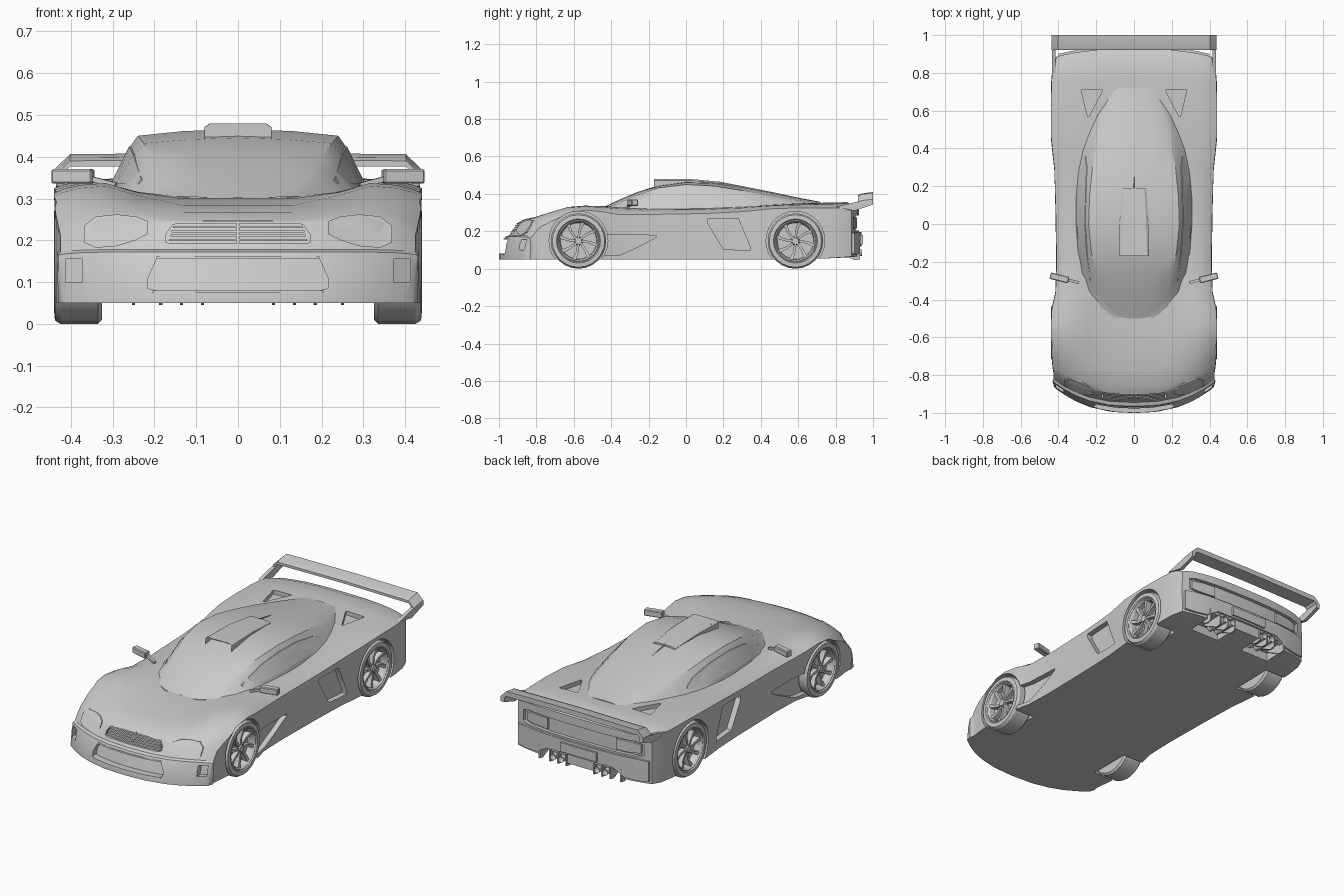
import bpy, bmesh, math
from mathutils import Vector, Matrix
from mathutils.bvhtree import BVHTree

if "Cube" in bpy.data.objects:
    bpy.data.objects.remove(bpy.data.objects["Cube"])


def finish(name, bm, angle=28):
    bmesh.ops.remove_doubles(bm, verts=bm.verts, dist=1e-5)
    bmesh.ops.recalc_face_normals(bm, faces=bm.faces)
    me = bpy.data.meshes.new(name)
    bm.to_mesh(me)
    bm.free()
    ob = bpy.data.objects.new(name, me)
    bpy.context.collection.objects.link(ob)
    smooth(ob, angle)
    return ob


def smooth(ob, angle=28):
    bpy.ops.object.select_all(action='DESELECT')
    ob.select_set(True)
    bpy.context.view_layer.objects.active = ob
    bpy.ops.object.shade_smooth_by_angle(angle=math.radians(angle))


def mirror_x(bm):
    geo = bmesh.ops.duplicate(bm, geom=bm.verts[:] + bm.edges[:] + bm.faces[:])['geom']
    for v in geo:
        if isinstance(v, bmesh.types.BMVert):
            v.co.x = -v.co.x


def loft(halves):
    """Skin symmetric sections, each given as its right half from top to bottom."""
    bm = bmesh.new()
    m = len(halves[0])
    for s in (1, -1):
        rows = [[bm.verts.new((s * x, y, z)) for x, y, z in h] for h in halves]
        for a, b in zip(rows, rows[1:]):
            for i in range(m - 1):
                bm.faces.new((a[i], a[i + 1], b[i + 1], b[i]))
        for r in (rows[0], rows[-1]):
            for i in range(m // 2):
                f = list(dict.fromkeys((r[i], r[i + 1], r[m - 2 - i], r[m - 1 - i])))
                if len(f) > 2:
                    bm.faces.new(f)
    return bm


def strip(bm, rings):
    """Closed solid through a list of equal rings."""
    rows = [[bm.verts.new(p) for p in r] for r in rings]
    n = len(rows[0])
    for a, b in zip(rows, rows[1:]):
        for i in range(n):
            bm.faces.new((a[i], a[(i + 1) % n], b[(i + 1) % n], b[i]))
    bm.faces.new(rows[0][::-1])
    bm.faces.new(rows[-1])


VIEWS = {'front': (lambda a, b: (a, -3, b), (0, 1, 0)), 'rear': (lambda a, b: (a, 3, b), (0, -1, 0)),
         'side': (lambda a, b: (3, a, b), (-1, 0, 0)), 'top': (lambda a, b: (b, a, 3), (0, 0, -1))}


def panel(bm, tree, view, cols, out, inn):
    """Project columns (position, low, high) onto a surface and give them thickness."""
    place, d = VIEWS[view]
    d = Vector(d)
    rings = []
    for a, lo, hi in cols:
        p, q = (tree.ray_cast(Vector(place(a, b)), d)[0] for b in (lo, hi))
        rings.append([p - d * out, q - d * out, q + d * inn, p + d * inn])
    strip(bm, rings)


def box(bm, c, size, rot=Matrix()):
    bmesh.ops.create_cube(bm, size=1, matrix=Matrix.Translation(c) @ rot @ Matrix.Diagonal((*size, 1)))


def sym(cols):
    return [(-a, l, h) for a, l, h in reversed(cols)] + [c for c in cols if c[0] > 0]


# Body shell: y, half width, bottom, centre height, fender height, shoulder height
STATIONS = [
    (-1.0, .42, .05, .06, .06, .06), (-.985, .425, .05, .13, .13, .125), (-.965, .43, .05, .172, .172, .165),
    (-.945, .425, .05, .178, .178, .172), (-.90, .425, .05, .245, .245, .215), (-.86, .43, .05, .266, .268, .235),
    (-.76, .437, .05, .283, .302, .27), (-.65, .44, .05, .293, .33, .305), (-.55, .44, .05, .30, .337, .313),
    (-.45, .435, .05, .303, .335, .305), (-.36, .415, .05, .305, .328, .29), (-.2, .41, .05, .31, .32, .29),
    (.1, .415, .05, .315, .322, .295), (.3, .422, .05, .33, .33, .305), (.45, .438, .05, .342, .34, .32),
    (.6, .44, .05, .35, .345, .325), (.75, .437, .055, .353, .347, .325), (.86, .43, .06, .356, .345, .325),
    (.925, .41, .065, .33, .325, .31)]


def body_section(y, w, zb, zc, zf, zs):
    cols = [(0, zc), (.3, zc), (.55, zc + .4 * (zf - zc)), (.72, zf), (.86, zf - .2 * (zf - zs)),
            (.95, zf - .6 * (zf - zs)), (1, zs)]
    pts = [(w * f, z) for f, z in cols] + [(w * 1.004, zb + .55 * (zs - zb))] + [(w * f, zb) for f, _ in cols[::-1]]
    front = .15 * min(max((-.5 - y) / .5, 0), 1)
    back = .05 * max((y - .75) / .18, 0)
    return [(x, y + front * (x / .44) ** 2.5 - back * (x / .44) ** 3, z) for x, z in pts]


bm = loft([body_section(*s) for s in STATIONS])
bmesh.ops.remove_doubles(bm, verts=bm.verts, dist=1e-5)
bmesh.ops.recalc_face_normals(bm, faces=bm.faces)
skin = BVHTree.FromBMesh(bm)
body = finish('body', bm)

INTAKE = sym([(0, .08, .155), (.1, .08, .155), (.195, .08, .155), (.215, .085, .11)])
GRILLE = sym([(0, .192, .248), (.08, .192, .246), (.155, .192, .238), (.172, .195, .215)])
TAIL = sym([(0, .205, .285), (.2, .205, .285), (.33, .205, .285), (.37, .215, .275)])
SIDE_INTAKE = [(.115, .245, .265), (.2, .105, .268), (.28, .1, .268), (.345, .1, .112)]
FRONT_OUTLET = [(-.44, .07, .185), (-.36, .07, .182), (-.25, .12, .18), (-.16, .168, .178)]

# Cutters: wheel arches, intakes, recesses and exhaust tunnels
cutters = []


def cut(bm, both=True):
    if both:
        mirror_x(bm)
    ob = finish('cutter', bm)
    ob.hide_render = True
    mod = body.modifiers.new('cut', 'BOOLEAN')
    mod.object, mod.solver = ob, 'EXACT'
    cutters.append(ob)


AXLES = (('front', -.575), ('rear', .585))
bm = bmesh.new()
for _, y in AXLES:
    bmesh.ops.create_cone(bm, cap_ends=True, segments=28, radius1=.157, radius2=.157, depth=.3,
                          matrix=Matrix.Translation((.462, y, .15)) @ Matrix.Rotation(math.pi / 2, 4, 'Y'))
cut(bm)
for view, cols, depth, both in (
        ('front', INTAKE, .035, False), ('front', GRILLE, .02, False), ('rear', TAIL, .018, False),
        ('front', [(.372, .1, .155), (.413, .1, .155)], .03, True), ('side', SIDE_INTAKE, .03, True),
        ('side', FRONT_OUTLET, .03, True), ('top', [(.57, .238, .246), (.71, .165, .28)], .022, True)):
    bm = bmesh.new()
    panel(bm, skin, view, cols, .08, depth)
    cut(bm, both)
bm = bmesh.new()
box(bm, (.17, .9, .06), (.18, .24, .09))
cut(bm)
bpy.context.view_layer.update()
deps = bpy.context.evaluated_depsgraph_get()
body.data = bpy.data.meshes.new_from_object(body.evaluated_get(deps))
body.modifiers.clear()
for c in cutters:
    bpy.data.objects.remove(c)
smooth(body)

# Cabin: y, top, roof half width, roof edge height, base half width
CABIN = [(-.50, .302, .06, .30, .10), (-.44, .33, .13, .32, .19), (-.36, .368, .17, .352, .25),
         (-.26, .41, .20, .395, .285), (-.15, .445, .225, .432, .305), (0, .466, .24, .45, .315),
         (.15, .462, .235, .442, .315), (.3, .442, .22, .418, .305), (.45, .412, .19, .393, .28),
         (.58, .384, .16, .368, .235), (.72, .357, .10, .35, .15)]
bm = loft([[(0, y, t), (r * .55, y, t - (t - e) * .3), (r, y, e), (r * .65 + b * .35, y, e - (e - .3) * .25),
            (b, y, .305), (b, y, .28), (0, y, .28)] for y, t, r, e, b in CABIN])
glass_tree = BVHTree.FromBMesh(bm)
finish('cabin', bm)
bm = bmesh.new()
panel(bm, glass_tree, 'side', [(-.3, .335, .345), (-.15, .335, .405), (0, .338, .425), (.15, .342, .418),
                               (.3, .35, .39), (.36, .355, .362)], .003, .004)
mirror_x(bm)
finish('side_windows', bm)

# Roof air scoop with open mouth
bm = bmesh.new()
strip(bm, [[(-w, y, z0), (w, y, z0), (w, y, z1 - .008), (w - .012, y, z1), (-w + .012, y, z1), (-w, y, z1 - .008)]
           for y, w, z0, z1 in ((-.17, .08, .432, .479), (.02, .076, .44, .48), (.19, .066, .43, .464))])
bm.faces.ensure_lookup_table()
mouth = min(bm.faces, key=lambda f: f.calc_center_median().y)
bmesh.ops.inset_region(bm, faces=[mouth], thickness=.005)
for v in mouth.verts:
    v.co.y += .05
strip(bm, [[(-.01, .18, .44), (.01, .18, .44), (0, .18, .466)], [(-.004, .32, .42), (.004, .32, .42), (0, .32, .438)]])
finish('roof_scoop', bm)

# Front details: grille bars, headlights, intake rim, splitter line
bm = bmesh.new()
for i in range(5):
    z, w = .198 + .0105 * i, .165 - .003 * i
    panel(bm, skin, 'front', sym([(0, z, z + .005), (.08, z, z + .005), (w, z, z + .005)]), .002, .02)
panel(bm, skin, 'front', [(-.003, .192, .248), (.003, .192, .248)], .003, .02)
finish('grille_bars', bm)
bm = bmesh.new()
panel(bm, skin, 'front', [(.215, .215, .245), (.245, .2, .257), (.29, .186, .262), (.34, .182, .257),
                          (.368, .195, .235)], .007, .02)
mirror_x(bm)
finish('headlights', bm)
bm = bmesh.new()
for lo, hi, w in ((.074, .08, .205), (.155, .161, .195)):
    panel(bm, skin, 'front', sym([(0, lo, hi), (.1, lo, hi), (w, lo, hi)]), .004, .02)
finish('intake_rim', bm)

# Rear details: bumper, lights, plate panel, diffuser fins and exhausts
bm = bmesh.new()
panel(bm, skin, 'rear', sym([(0, .12, .195), (.2, .12, .195), (.27, .08, .195), (.34, .075, .195),
                             (.4, .08, .19)]), .012, .02)
finish('rear_bumper', bm)
bm = bmesh.new()
panel(bm, skin, 'rear', [(.21, .215, .275), (.29, .215, .275), (.35, .222, .268)], -.006, .03)
mirror_x(bm)
finish('tail_lights', bm)
bm = bmesh.new()
box(bm, (0, .93, .155), (.22, .03, .05))
finish('plate_panel', bm)
bm = bmesh.new()
for x in (.085, .135, .185, .25):
    strip(bm, [[(x + d, .79, .1), (x + d, .93, .12), (x + d, .93, .05), (x + d, .9, .045)] for d in (-.004, .004)])
mirror_x(bm)
finish('diffuser_fins', bm)
bm = bmesh.new()
for x in (.11, .16):
    bmesh.ops.create_cone(bm, cap_ends=True, segments=14, radius1=.018, radius2=.018, depth=.13,
                          matrix=Matrix.Translation((x, .875, .085)) @ Matrix.Rotation(-math.pi / 2, 4, 'X'))
tips = [f for f in bm.faces if len(f.verts) > 4 and f.calc_center_median().y > .9]
bmesh.ops.inset_individual(bm, faces=tips, thickness=.004)
for f in tips:
    for v in f.verts:
        v.co.y -= .03
mirror_x(bm)
finish('exhausts', bm)

# Rear wing blade with swept end plates
bm = bmesh.new()
strip(bm, [[(x, .92, z - .03), (x, .92, z - .016), (x, .94, z - .008), (x, 1, z), (x, 1, z - .028)]
           for x, z in ((-.437, .372), (-.402, .406), (0, .41), (.402, .406), (.437, .372))])
for s in (-1, 1):
    strip(bm, [[(s * (.422 + d), y, z) for y, z in ((.8, .33), (.93, .362), (1, .372), (1, .343), (.9, .31))]
               for d in (-.007, .013)])
finish('rear_wing', bm)

# Door mirrors
bm = bmesh.new()
tilt = Matrix.Rotation(math.radians(14), 4, 'Z')
box(bm, (.395, -.285, .353), (.1, .035, .034), tilt)
bmesh.ops.bevel(bm, geom=bm.edges[:], offset=.004, segments=1, affect='EDGES')
box(bm, (.335, -.3, .343), (.09, .015, .012), tilt @ Matrix.Rotation(-.25, 4, 'Y'))
mirror_x(bm)
finish('door_mirrors', bm)

# Wheels: turned tyre and rim, eight swept spokes, hub
TYRE = [(.325, 0), (.325, .138), (.335, .148), (.425, .148), (.438, .14), (.44, .118), (.434, .113),
        (.436, .108), (.425, .1), (.395, .097), (.395, 0)]


def wheel(name, side, y):
    bm = bmesh.new()
    n = 24
    rows = [[bm.verts.new((x, r * math.cos(k * math.tau / n), r * math.sin(k * math.tau / n))) for x, r in TYRE]
            for k in range(n)]
    for k in range(n):
        a, b = rows[k], rows[(k + 1) % n]
        for i in range(len(TYRE) - 1):
            bm.faces.new((a[i], a[i + 1], b[i + 1], b[i]))
    for k in range(8):
        turn = Matrix.Rotation(k * math.tau / 8, 4, 'X')
        strip(bm, [[turn @ Vector((x, c + d, r)) for x, d in ((.393, -w), (x1, -w), (x1, w), (.393, w))]
                   for r, c, w, x1 in ((.015, 0, .006, .42), (.06, .007, .007, .42), (.101, .024, .011, .428))])
    bmesh.ops.create_cone(bm, cap_ends=True, segments=12, radius1=.024, radius2=.018, depth=.035,
                          matrix=Matrix.Translation((.41, 0, 0)) @ Matrix.Rotation(math.pi / 2, 4, 'Y'))
    for v in bm.verts:
        v.co = (side * v.co.x, v.co.y + y, v.co.z + .148)
    finish(name, bm)


for end, y in AXLES:
    wheel(end + '_wheel_right', 1, y)
    wheel(end + '_wheel_left', -1, y)
